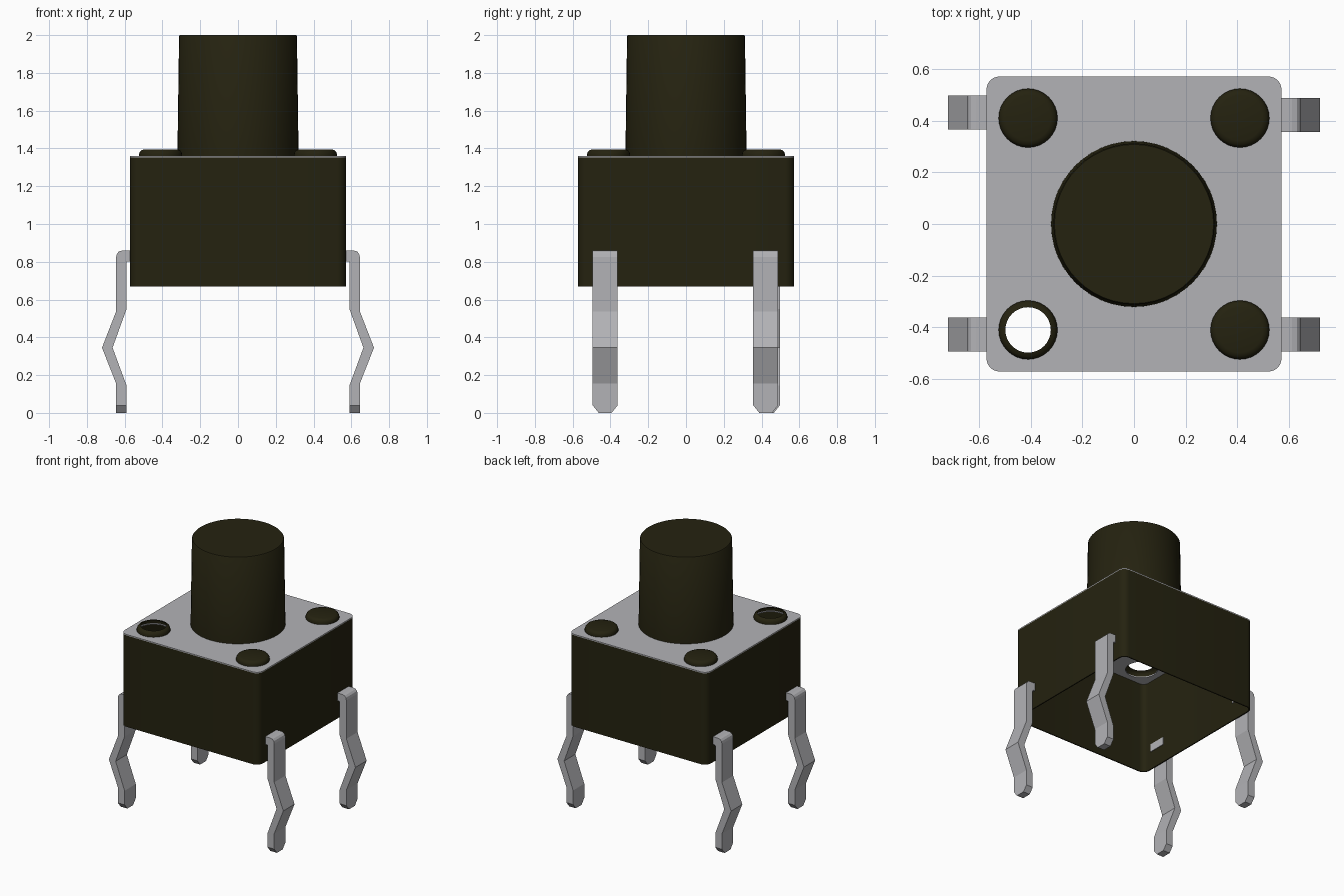
import bpy, bmesh, math

cube = bpy.data.objects.get("Cube")
if cube:
    bpy.data.objects.remove(cube, do_unlink=True)


def material(name, rgb):
    m = bpy.data.materials.new(name)
    m.use_nodes = True
    m.diffuse_color = (*rgb, 1)
    bsdf = next(n for n in m.node_tree.nodes if n.type == 'BSDF_PRINCIPLED')
    bsdf.inputs["Base Color"].default_value = (*rgb, 1)
    return m


DARK = material("dark plastic", (0.018, 0.016, 0.005))
METAL = material("grey metal", (0.45, 0.45, 0.47))


def finish(bm, name, mat, angle=40):
    """Turn a bmesh into a shaded object with one material."""
    bmesh.ops.remove_doubles(bm, verts=bm.verts, dist=1e-5)
    bmesh.ops.recalc_face_normals(bm, faces=bm.faces)
    me = bpy.data.meshes.new(name)
    bm.to_mesh(me)
    bm.free()
    me.materials.append(mat)
    ob = bpy.data.objects.new(name, me)
    bpy.context.collection.objects.link(ob)
    bpy.ops.object.select_all(action='DESELECT')
    ob.select_set(True)
    bpy.context.view_layer.objects.active = ob
    bpy.ops.object.shade_smooth_by_angle(angle=math.radians(angle))
    return ob


def loft(name, rings, mat, cap_start=False, cap_end=False):
    """Skin a series of closed rings that share a point count."""
    bm = bmesh.new()
    loops = [[bm.verts.new(p) for p in ring] for ring in rings]
    n = len(loops[0])
    for a, b in zip(loops, loops[1:]):
        for i in range(n):
            j = (i + 1) % n
            bm.faces.new((a[i], a[j], b[j], b[i]))
    if cap_start:
        bm.faces.new(loops[0])
    if cap_end:
        bm.faces.new(loops[-1])
    return finish(bm, name, mat)


def circle(cx, cy, r, z, n):
    return [(cx + r * math.cos(2 * math.pi * i / n),
             cy + r * math.sin(2 * math.pi * i / n), z) for i in range(n)]


def rounded_square(half, r, z, steps=6):
    pts = []
    for k, (sx, sy) in enumerate(((1, 1), (-1, 1), (-1, -1), (1, -1))):
        for i in range(steps + 1):
            a = math.pi / 2 * (k + i / steps)
            pts.append((sx * (half - r) + r * math.cos(a),
                        sy * (half - r) + r * math.sin(a), z))
    return pts


HALF, BASE, TOP, PLATE = 0.571, 0.67, 1.351, 1.359
RIVET = 0.41
corners = {"front_left": (1, -1), "front_right": (-1, -1),
           "back_left": (1, 1), "back_right": (-1, 1)}

# Housing: thin walled box, open underneath
loft("housing", [rounded_square(HALF, 0.05, TOP), rounded_square(HALF, 0.05, BASE),
                 rounded_square(HALF - 0.008, 0.042, BASE),
                 rounded_square(HALF - 0.008, 0.042, TOP)], DARK)

# Cover plate with holes for the button and rivets
bm = bmesh.new()
outlines = [rounded_square(HALF, 0.05, TOP), circle(0, 0, 0.31, TOP, 48)]
outlines += [circle(sx * RIVET, sy * RIVET, 0.108, TOP, 32) for sx, sy in corners.values()]
for pts in outlines:
    vs = [bm.verts.new(p) for p in pts]
    for i, v in enumerate(vs):
        bm.edges.new((v, vs[(i + 1) % len(vs)]))
bmesh.ops.triangle_fill(bm, use_beauty=True, use_dissolve=False, edges=bm.edges[:],
                        normal=(0, 0, 1))
ext = bmesh.ops.extrude_face_region(bm, geom=bm.faces[:], use_keep_orig=True)
bmesh.ops.translate(bm, vec=(0, 0, PLATE - TOP),
                    verts=[g for g in ext["geom"] if isinstance(g, bmesh.types.BMVert)])
finish(bm, "cover_plate", METAL)

# Push button: slightly tapered cylinder
loft("button", [circle(0, 0, r, z, 48) for r, z in
                ((0.321, TOP), (0.312, 1.995), (0.308, 2.0))], DARK, cap_end=True)

# Rivets: rounded heads, the front right one is hollow
for name, (sx, sy) in corners.items():
    profile = [(0.114, TOP), (0.114, 1.368), (0.111, 1.380), (0.103, 1.390), (0.088, 1.395)]
    loft("rivet_" + name,
         [circle(sx * RIVET, sy * RIVET, r, z, 32) for r, z in profile],
         DARK, cap_end=(name != "front_right"))

# Legs: bent flat strips, as (outer x, outer z, inner x, inner z, half width)
W = 0.066
strip = [(0.558, 0.860, 0.558, 0.802, W), (0.612, 0.860, 0.580, 0.802, W),
         (0.630, 0.855, 0.586, 0.801, W), (0.641, 0.843, 0.589, 0.798, W),
         (0.645, 0.825, 0.590, 0.794, W), (0.645, 0.538, 0.590, 0.550, W),
         (0.720, 0.345, 0.664, 0.345, W), (0.645, 0.155, 0.590, 0.145, W),
         (0.645, 0.040, 0.590, 0.040, W), (0.645, 0.000, 0.590, 0.000, 0.034)]
for name, (sx, sy) in corners.items():
    y = {"back_left": 0.422, "back_right": 0.431}.get(name, -0.428)
    rings = [[(sx * xo, y - w, zo), (sx * xo, y + w, zo),
              (sx * xi, y + w, zi), (sx * xi, y - w, zi)] for xo, zo, xi, zi, w in strip]
    leg = loft("leg_" + name, rings, METAL, True, True)
    # Keep the knee bends crisp
    leg.data.shade_flat()
